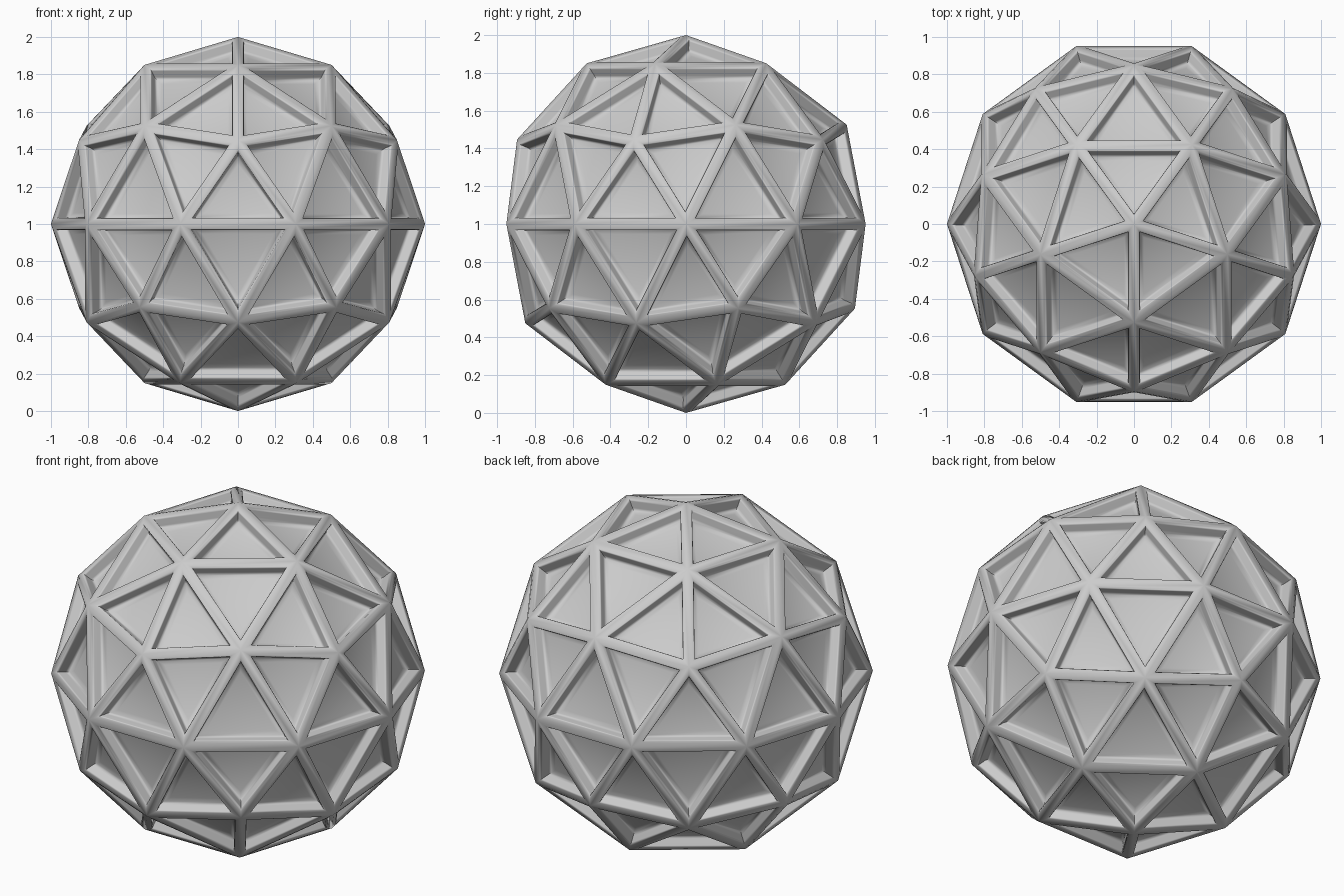
import bpy, bmesh, math
from mathutils import Matrix

if "Cube" in bpy.data.objects:
    bpy.data.objects.remove(bpy.data.objects["Cube"])

# Faceted ball: 80 triangles, each sunk into a panel framed by rounded struts
bm = bmesh.new()
bmesh.ops.create_icosphere(bm, subdivisions=2, radius=1.0)
bmesh.ops.rotate(bm, verts=bm.verts, matrix=Matrix.Rotation(-math.pi / 2, 3, 'Z'))
bmesh.ops.translate(bm, verts=bm.verts, vec=(0, 0, 1))
panels = list(bm.faces)

# (inward step, depth step): strut top, rounded lip, wall, fillet to the panel
for thickness, depth in [(0.022, 0.0), (0.009, -0.004), (0.004, -0.011),
                         (0.002, -0.038), (0.010, -0.016), (0.022, -0.008)]:
    bmesh.ops.inset_individual(bm, faces=panels, thickness=thickness,
                               depth=depth, use_even_offset=True)

for f in bm.faces:
    f.smooth = True
mesh = bpy.data.meshes.new("paneled_ball")
bm.to_mesh(mesh)
bm.free()
ball = bpy.data.objects.new("paneled_ball", mesh)
bpy.context.collection.objects.link(ball)
bpy.context.view_layer.objects.active = ball
ball.select_set(True)
bpy.ops.object.shade_smooth_by_angle(angle=math.radians(60))
